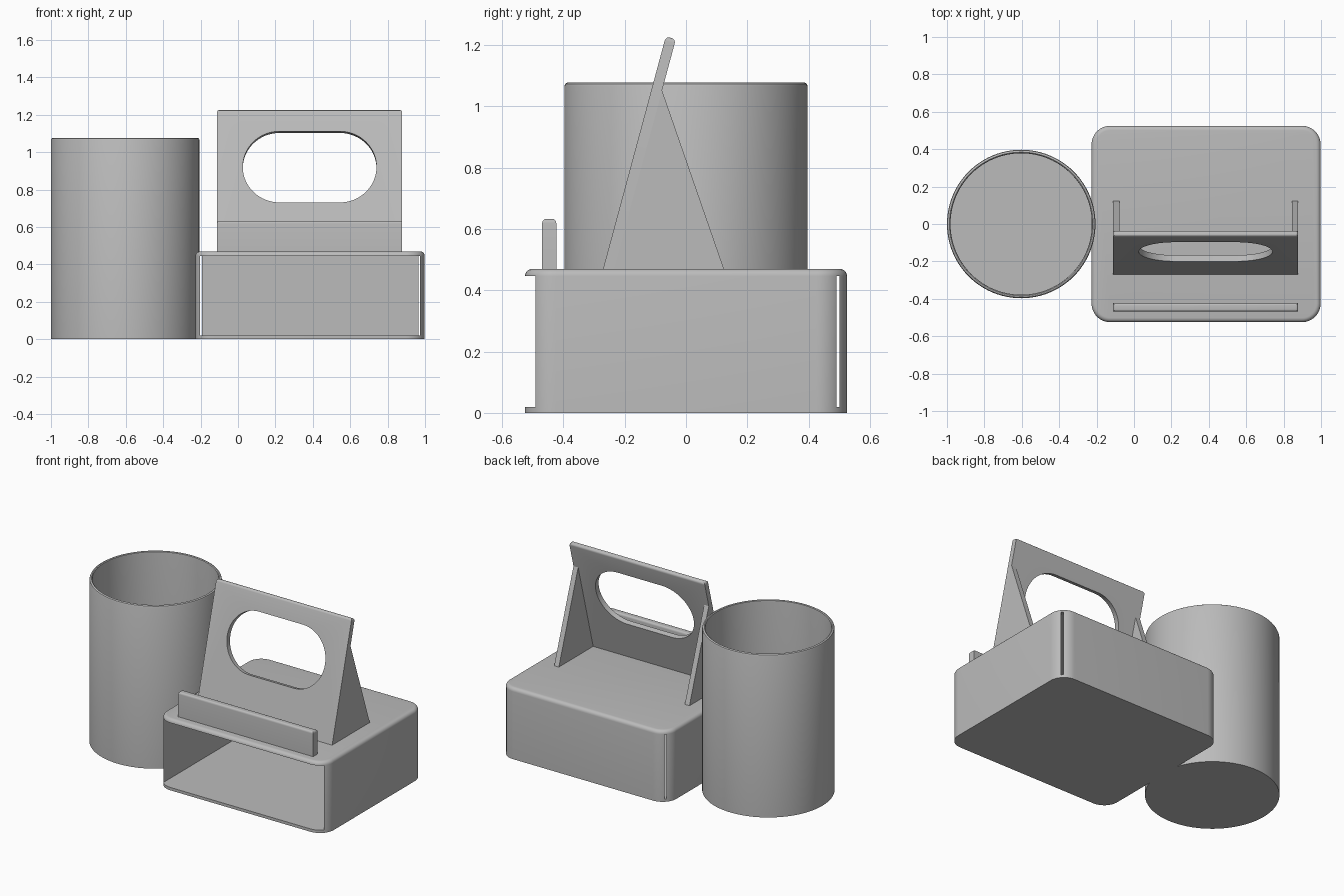
import bpy, bmesh, math
from mathutils import Matrix, Vector

old = bpy.data.objects.get("Cube")
if old:
    bpy.data.objects.remove(old, do_unlink=True)

GREY = (0.5, 0.5, 0.5, 1)
mat = bpy.data.materials.new("plain grey")
mat.use_nodes = True
mat.diffuse_color = GREY
mat.node_tree.nodes["Principled BSDF"].inputs["Base Color"].default_value = GREY


def rounded_outline(w, h, r, steps=12):
    """Rounded rectangle, centred on the origin."""
    pts = []
    for i, (sx, sy) in enumerate([(1, 1), (-1, 1), (-1, -1), (1, -1)]):
        for k in range(steps + 1):
            a = math.pi / 2 * (i + k / steps)
            pts.append((sx * (w / 2 - r) + r * math.cos(a),
                        sy * (h / 2 - r) + r * math.sin(a)))
    return pts


def prism(name, outline, depth, matrix, bevel=0.0, pick=None):
    """Extrude an outline along local z, round the picked edges, then place it."""
    bm = bmesh.new()
    face = bm.faces.new([bm.verts.new((x, y, 0)) for x, y in outline])
    ext = bmesh.ops.extrude_face_region(bm, geom=[face])["geom"]
    bmesh.ops.translate(bm, vec=(0, 0, depth),
                        verts=[v for v in ext if isinstance(v, bmesh.types.BMVert)])
    bmesh.ops.recalc_face_normals(bm, faces=bm.faces)
    if bevel:
        edges = [e for e in bm.edges if all(pick(v.co) for v in e.verts)]
        bmesh.ops.bevel(bm, geom=edges, offset=bevel, segments=5,
                        profile=0.5, affect='EDGES', clamp_overlap=True)
    bmesh.ops.transform(bm, matrix=matrix, verts=bm.verts)
    return finish(name, bm)


def finish(name, bm):
    mesh = bpy.data.meshes.new(name)
    bm.to_mesh(mesh)
    bm.free()
    mesh.materials.append(mat)
    ob = bpy.data.objects.new(name, mesh)
    bpy.context.collection.objects.link(ob)
    return ob


def activate(ob):
    bpy.ops.object.select_all(action='DESELECT')
    ob.select_set(True)
    bpy.context.view_layer.objects.active = ob


def cut(ob, cutter):
    cutter.hide_render = True
    mod = ob.modifiers.new("cut", 'BOOLEAN')
    mod.operation, mod.solver, mod.object = 'DIFFERENCE', 'EXACT', cutter
    activate(ob)
    bpy.ops.object.modifier_apply(modifier=mod.name)
    bpy.data.objects.remove(cutter, do_unlink=True)


def rect(x0, x1, y0, y1):
    return [(x0, y0), (x1, y0), (x1, y1), (x0, y1)]


# Local x, y, z of a side profile become world y, z, x
def side(x):
    return Matrix(((0, 0, 1, x), (1, 0, 0, 0), (0, 1, 0, 0), (0, 0, 0, 1)))


# Tray box: rounded shell, open at the front; the square cavity slits its corners
X0, X1, HALF_Y, TOP, WALL = -0.227, 0.998, 0.525, 0.47, 0.025
box = prism("tray_box", rounded_outline(X1 - X0, 2 * HALF_Y, 0.1), TOP,
            Matrix.Translation(((X0 + X1) / 2, 0, 0)), 0.024, lambda c: c.z > 0.4)
cavity = prism("cavity", rect(X0 + WALL, X1 - WALL, -1, HALF_Y - WALL), 0.427,
               Matrix.Translation((0, 0, 0.019)))
cut(box, cavity)

# Leaning back rest with an oval opening
LEFT, WIDTH, THICK = -0.112, 0.99, 0.034
TILT = math.radians(15.1)
LENGTH = 0.795
place = (Matrix.Translation((LEFT + WIDTH / 2, -0.273, 0.46))
         @ Matrix.Rotation(math.pi / 2 - TILT, 4, 'X'))
rest = prism("back_rest", rect(-WIDTH / 2, WIDTH / 2, 0, LENGTH), -THICK, place,
             0.014, lambda c: c.y > LENGTH - 0.01)
hole = prism("hole", rounded_outline(0.715, 0.394, 0.1965, 16), 0.3,
             place @ Matrix.Translation((0, 0.478, -0.15)))
cut(rest, hole)

# Triangular side supports behind the rest
supports = []
for tag, x in (("right", LEFT), ("left", LEFT + WIDTH - 0.034)):
    supports.append(prism("support_" + tag,
                          [(-0.262, 0.46), (0.127, 0.46), (-0.08, 1.057), (-0.1, 1.057)],
                          0.034, side(x)))

# Front lip that stops things sliding off
lip = prism("front_lip", rect(-0.469, -0.423, 0.46, 0.633), WIDTH, side(LEFT),
            0.014, lambda c: c.y > 0.6)

# Round cup, turned from a wall profile
bm = bmesh.new()
R, INNER, H = 0.397, 0.378, 1.077
profile = [(0, 0), (R, 0), (R, H - 0.012), (R - 0.003, H - 0.004), (R - 0.009, H),
           (INNER + 0.006, H), (INNER + 0.001, H - 0.004), (INNER, H - 0.012),
           (INNER, 0.02), (0, 0.02)]
verts = [bm.verts.new((r, 0, z)) for r, z in profile]
edges = [bm.edges.new(p) for p in zip(verts, verts[1:])]
bmesh.ops.spin(bm, geom=verts + edges, cent=(0, 0, 0), axis=(0, 0, 1),
               angle=math.tau, steps=96, use_merge=True)
bmesh.ops.remove_doubles(bm, verts=bm.verts, dist=0.0001)
bmesh.ops.recalc_face_normals(bm, faces=bm.faces)
bmesh.ops.translate(bm, vec=Vector((-1 + R, 0, 0)), verts=bm.verts)
cup = finish("cup", bm)

for ob in [box, rest, lip, cup] + supports:
    activate(ob)
    bpy.ops.object.shade_smooth_by_angle(angle=math.radians(30))
